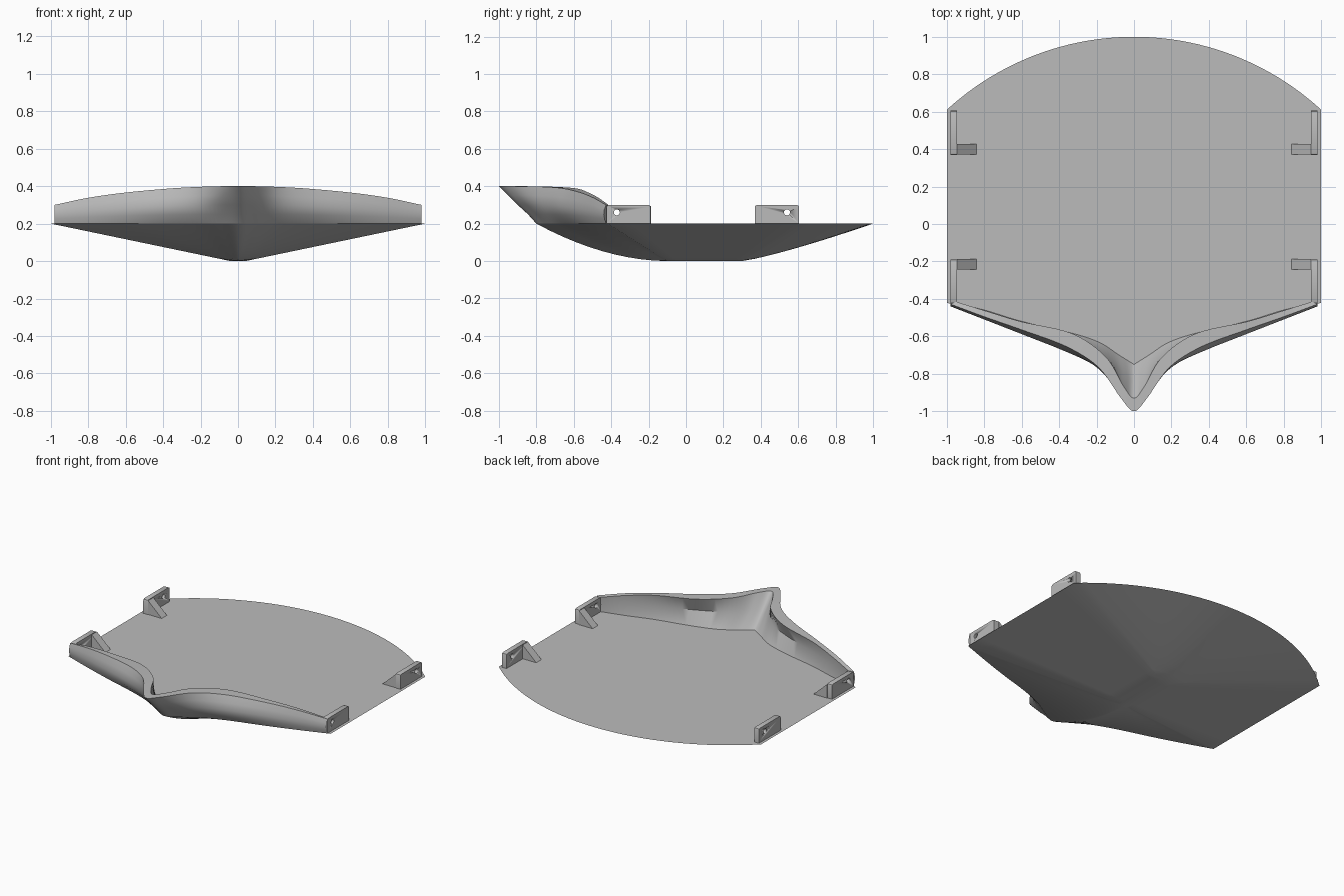
import bpy, bmesh, math
from mathutils import Vector

if "Cube" in bpy.data.objects:
    bpy.data.objects.remove(bpy.data.objects["Cube"])

grey = bpy.data.materials.new("satin grey")
grey.diffuse_color = (0.5, 0.5, 0.5, 1)
grey.use_nodes = True
grey.node_tree.nodes["Principled BSDF"].inputs["Base Color"].default_value = grey.diffuse_color
DECK = 0.2


def finish(name, bm, angle=35):
    bmesh.ops.remove_doubles(bm, verts=bm.verts, dist=1e-4)
    bmesh.ops.recalc_face_normals(bm, faces=bm.faces)
    me = bpy.data.meshes.new(name)
    bm.to_mesh(me)
    bm.free()
    me.materials.append(grey)
    ob = bpy.data.objects.new(name, me)
    bpy.context.collection.objects.link(ob)
    bpy.ops.object.select_all(action='DESELECT')
    ob.select_set(True)
    bpy.context.view_layer.objects.active = ob
    bpy.ops.object.shade_smooth_by_angle(angle=math.radians(angle))
    return ob


def spline(pts, n=6, sharp=False):
    """Smooth half curve from the side to the centre line, mirrored to the other side."""
    p = [Vector(q) for q in pts]
    ext = [2 * p[0] - p[1]] + p
    tip = p[-2].copy()
    tip.x = -tip.x
    ext.append(2 * p[-1] - p[-2] if sharp else tip)
    half = []
    for i in range(len(p) - 1):
        a, b, c, d = ext[i:i + 4]
        for k in range(n):
            t = k / n
            half.append(0.5 * (2 * b + (c - a) * t + (2 * a - 5 * b + 4 * c - d) * t * t
                               + (3 * b - a - 3 * c + d) * t ** 3))
    half.append(p[-1])
    return half + [Vector((-v.x, *v[1:])) for v in half[-2::-1]]


def skin(bm, rows, closed):
    vs = [[bm.verts.new(v) for v in r] for r in rows]
    m = len(rows)
    for i in range(m if closed else m - 1):
        for j in range(len(vs[0]) - 1):
            a, b = vs[i], vs[(i + 1) % m]
            bm.faces.new((a[j], a[j + 1], b[j + 1], b[j]))
    return vs


# Hull: deck outline drawn in towards a short, narrow keel pad
bow = spline([(1, -.42, DECK), (.8, -.49, DECK), (.6, -.555, DECK), (.38, -.62, DECK),
              (.22, -.68, DECK), (.09, -.755, DECK), (0, -.8, DECK)])
R = (1 + .39 ** 2) / (2 * .39)            # stern arc radius
half_angle = math.asin(1 / R)
stern = [Vector((R * math.sin(a), 1 - R + R * math.cos(a), DECK))
         for a in [half_angle * (-1 + 2 * i / 32) for i in range(33)]]
left = [Vector((-1, -.42 + 1.03 * i / 8, DECK)) for i in range(1, 8)]
right = [Vector((1, v.y, DECK)) for v in reversed(left)]
outline = bow + left + stern + right + [bow[0]]


def hull_point(p, t):
    cy = -.1 + .4 * min(1, max(0, (p.y + .42) / 1.03))
    power = 1
    if p.y < -.42:
        power = 1 + .9 * (1 - abs(p.x)) ** 1.5
    elif p.y > .61:
        power = 1 + .2 * (1 - abs(p.x))
    cx = .04 * p.x
    return Vector((cx + (p.x - cx) * t, cy + (p.y - cy) * t, DECK * t ** power))


bm = bmesh.new()
STEPS = 10
rows = skin(bm, [[hull_point(p, i / STEPS) for p in outline] for i in range(STEPS + 1)], False)
bm.faces.new(rows[-1][:-1])
bmesh.ops.remove_doubles(bm, verts=bm.verts, dist=1e-4)
bmesh.ops.holes_fill(bm, edges=[e for e in bm.edges if e.is_boundary], sides=0)
finish("hull_and_deck", bm)

# Flared bow rail: closed cross-section swept around the bow
heights = [.3, .338, .366, .388, .397, .4, .4]


def rail_row(xy, level, sharp=False):
    """level 0 is the deck, 1 is the top of the rail."""
    return spline([(x, y, DECK + (h - DECK) * level) for (x, y), h in zip(xy, heights)], sharp=sharp)


outer_base = [(.98, -.427), (.8, -.49), (.6, -.555), (.38, -.62), (.22, -.68), (.09, -.755), (0, -.8)]
outer_low = [(.98, -.436), (.8, -.505), (.6, -.58), (.38, -.66), (.22, -.725), (.085, -.80), (0, -.845)]
outer_mid = [(.98, -.44), (.8, -.51), (.6, -.588), (.38, -.675), (.22, -.75), (.085, -.85), (0, -.9)]
outer_high = [(.98, -.437), (.8, -.505), (.6, -.58), (.37, -.67), (.2, -.765), (.08, -.895), (0, -.95)]
outer_top = [(.98, -.428), (.8, -.495), (.6, -.565), (.36, -.655), (.19, -.765), (.07, -.93), (0, -1)]
inner_top = [(.95, -.415), (.78, -.468), (.6, -.522), (.33, -.585), (.15, -.71), (.06, -.86), (0, -.93)]
inner_mid = [(.95, -.42), (.78, -.475), (.6, -.54), (.36, -.615), (.17, -.70), (.06, -.79), (0, -.84)]
inner_base = [(.95, -.42), (.78, -.465), (.6, -.52), (.36, -.575), (.19, -.63), (.08, -.70), (0, -.75)]
bm = bmesh.new()
rows = skin(bm, [rail_row(outer_base, 0), rail_row(outer_low, .25), rail_row(outer_mid, .5),
                 rail_row(outer_high, .75), rail_row(outer_top, 1), rail_row(inner_top, 1),
                 rail_row(inner_mid, .5), rail_row(inner_base, 0, True)], True)
bm.faces.new([r[0] for r in rows])
bm.faces.new([r[-1] for r in rows])
finish("bow_rail", bm, 40)


def prism(bm, profile, offset):
    a = [bm.verts.new(p) for p in profile]
    b = [bm.verts.new(Vector(p) + Vector(offset)) for p in profile]
    bm.faces.new(a)
    bm.faces.new(b[::-1])
    for i in range(len(a)):
        j = (i + 1) % len(a)
        bm.faces.new((a[i], a[j], b[j], b[i]))


# Side brackets: drilled upright plate with a triangular gusset
def bracket(name, side, y0, y1, hole_y, gusset_y):
    bm = bmesh.new()
    c = .012
    prof = [(y0, DECK), (y1, DECK), (y1, .3 - c), (y1 - c * .3, .3 - c * .3), (y1 - c, .3),
            (y0 + c, .3), (y0 + c * .3, .3 - c * .3), (y0, .3 - c)]
    prism(bm, [(side * .945, y, z) for y, z in prof], (side * .035, 0, 0))
    plate = finish(name + "_plate", bm)
    bm = bmesh.new()
    ring = [(side * .9, hole_y + .016 * math.cos(k * math.pi / 8), .26 + .016 * math.sin(k * math.pi / 8))
            for k in range(16)]
    prism(bm, ring, (side * .12, 0, 0))
    cutter = finish(name + "_hole_cutter", bm)
    cutter.hide_render = True
    cutter.hide_set(True)
    cut = plate.modifiers.new("bolt hole", 'BOOLEAN')
    cut.operation, cut.solver, cut.object = 'DIFFERENCE', 'EXACT', cutter
    bm = bmesh.new()
    prism(bm, [(side * .945, gusset_y, DECK), (side * .842, gusset_y, DECK),
               (side * .945, gusset_y, .295)], (0, .057, 0))
    finish(name + "_gusset", bm)


for side, label in ((-1, "left"), (1, "right")):
    bracket(label + "_front_bracket", side, -.425, -.19, -.37, -.243)
    bracket(label + "_rear_bracket", side, .368, .605, .54, .371)
